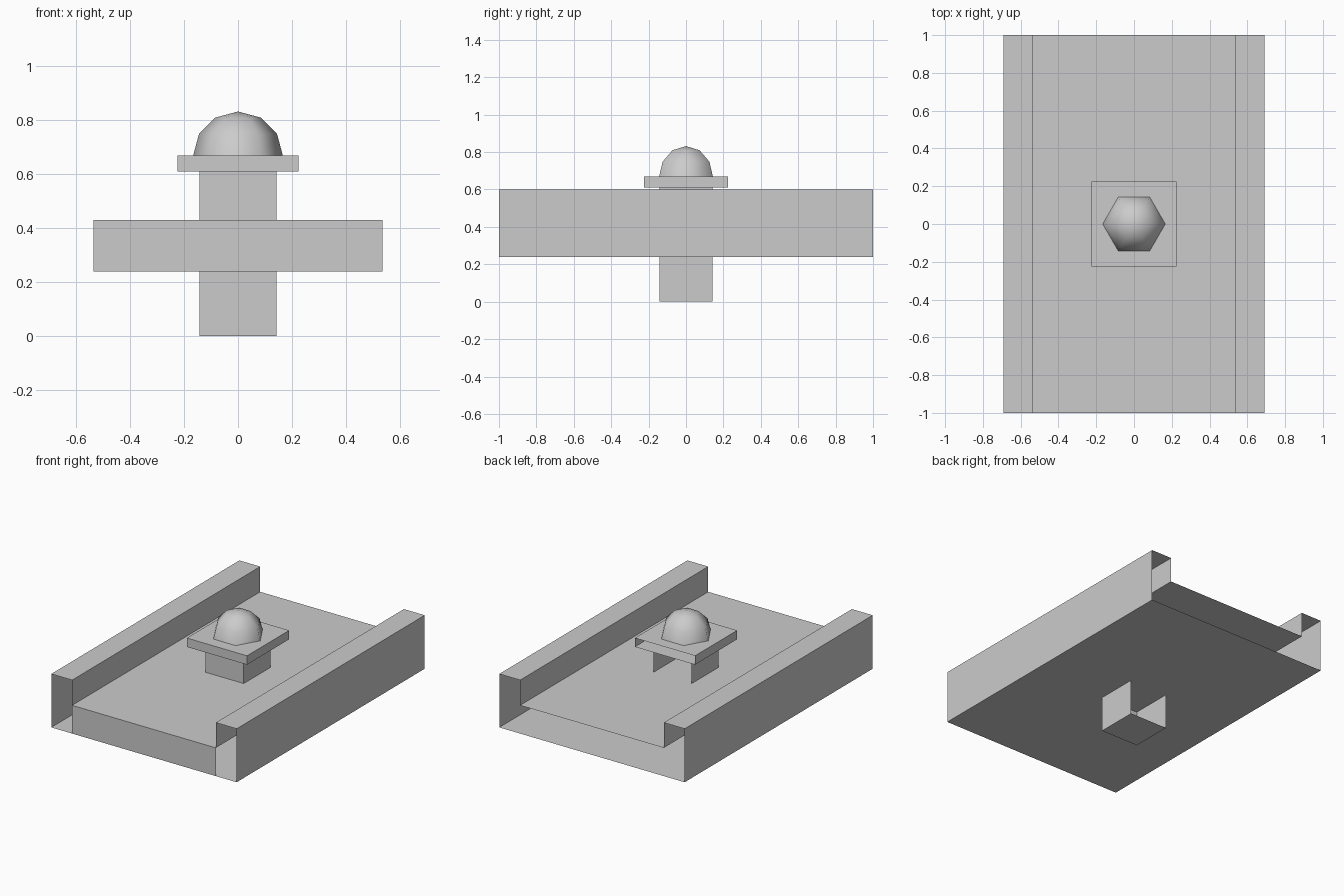
import bpy
import bmesh
import math

if "Cube" in bpy.data.objects:
    bpy.data.objects.remove(bpy.data.objects["Cube"], do_unlink=True)

# Single plain grey
grey = bpy.data.materials.new("plain_grey")
grey.use_nodes = True
colour = (0.6, 0.6, 0.6, 1)
grey.diffuse_color = colour
grey.node_tree.nodes["Principled BSDF"].inputs["Base Color"].default_value = colour


def finish(bm, name):
    mesh = bpy.data.meshes.new(name)
    bm.to_mesh(mesh)
    bm.free()
    mesh.materials.append(grey)
    obj = bpy.data.objects.new(name, mesh)
    bpy.context.collection.objects.link(obj)
    return obj


def open_box(name, half, z0, z1, keep_top=True):
    """Square box whose back (+y) side is left open."""
    bm = bmesh.new()
    bmesh.ops.create_cube(bm, size=1)
    doomed = [f for f in bm.faces
              if f.normal.y > 0.5 or (f.normal.z > 0.5 and not keep_top)]
    bmesh.ops.delete(bm, geom=doomed, context='FACES')
    for v in bm.verts:
        v.co.x *= 2 * half
        v.co.y *= 2 * half
        v.co.z = z1 if v.co.z > 0 else z0
    return finish(bm, name)


# Channel body: hollow profile with raised side rails, open rail ends and back
outer, inner, base, deck, rail = 0.69, 0.535, 0.24, 0.43, 0.60
half_profile = [(outer, base), (outer, rail), (inner, rail), (inner, deck)]
profile = half_profile + [(-x, z) for x, z in reversed(half_profile)]
bm = bmesh.new()
front = [bm.verts.new((x, -1, z)) for x, z in profile]
back = [bm.verts.new((x, 1, z)) for x, z in profile]
for i in range(len(profile)):
    j = (i + 1) % len(profile)
    bm.faces.new((front[i], back[i], back[j], front[j]))
# Front panel between the rails
corners = [(-inner, base), (inner, base), (inner, deck), (-inner, deck)]
bm.faces.new([bm.verts.new((x, -1, z)) for x, z in corners])
finish(bm, "channel_body")

# Central post and the square plate on top of it
open_box("post", 0.142, 0, 0.61, keep_top=False)
open_box("top_plate", 0.224, 0.61, 0.67)

# Six-sided dome, turned from a quarter-circle profile
bm = bmesh.new()
radius, steps = 0.167, 3
arc = []
for k in range(steps + 1):
    a = math.radians(90 * k / steps)
    arc.append(bm.verts.new((radius * math.cos(a), 0, 0.665 + radius * math.sin(a))))
edges = [bm.edges.new(pair) for pair in zip(arc, arc[1:])]
bmesh.ops.spin(bm, geom=arc + edges, cent=(0, 0, 0), axis=(0, 0, 1),
               angle=math.tau, steps=6)
bmesh.ops.remove_doubles(bm, verts=bm.verts, dist=0.001)
bmesh.ops.recalc_face_normals(bm, faces=bm.faces)
for f in bm.faces:
    f.smooth = True
    if f.normal.z < 0:
        f.normal_flip()
finish(bm, "dome")
